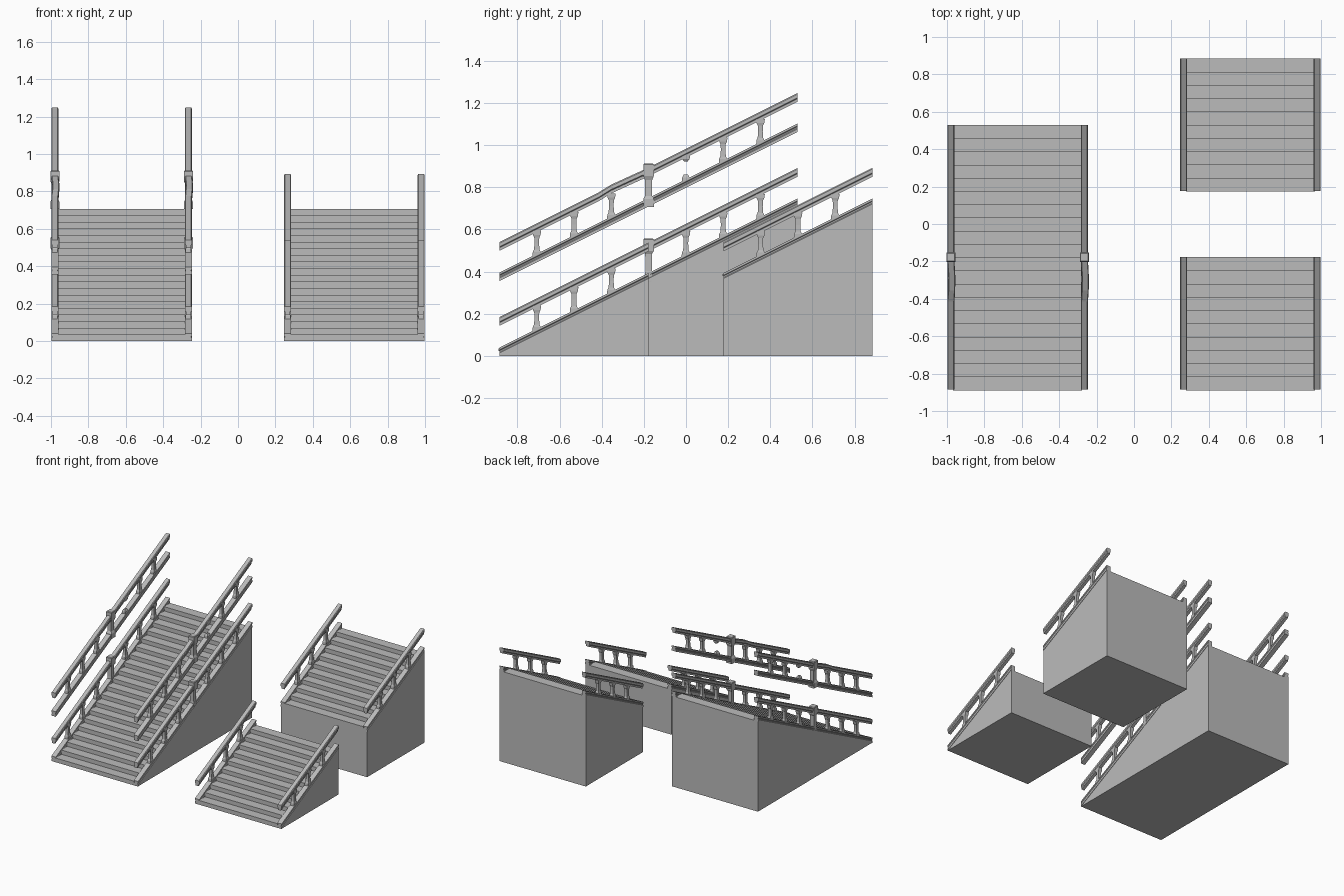
import bpy, bmesh

old = bpy.data.objects.get("Cube")
if old:
    bpy.data.objects.remove(old, do_unlink=True)

stone = bpy.data.materials.new("grey stone")
stone.use_nodes = True
GREY = (0.5, 0.5, 0.5, 1)
stone.diffuse_color = GREY
stone.node_tree.nodes["Principled BSDF"].inputs["Base Color"].default_value = GREY

SLOPE = 0.5
RUN = 0.7075          # length of one flight
STEPS = 10            # steps in one flight
FRONT = -0.885
HALF = 0.357          # railing distance from the centre of a flight


def loft(name, rings):
    """Join equal rings of points into a closed solid."""
    bm = bmesh.new()
    loops = [[bm.verts.new(p) for p in ring] for ring in rings]
    n = len(loops[0])
    for a, b in zip(loops, loops[1:]):
        for i in range(n):
            j = (i + 1) % n
            bm.faces.new((a[i], a[j], b[j], b[i]))
    bm.faces.new(loops[0][::-1])
    bm.faces.new(loops[-1])
    bmesh.ops.recalc_face_normals(bm, faces=bm.faces)
    mesh = bpy.data.meshes.new(name)
    bm.to_mesh(mesh)
    bm.free()
    mesh.materials.append(stone)
    ob = bpy.data.objects.new(name, mesh)
    bpy.context.collection.objects.link(ob)
    return ob


def prism(name, outline, x, half):
    return loft(name, [[(x + s * half, y, z) for y, z in outline] for s in (-1, 1)])


def turned(name, x, y, levels):
    """Square upright from (height, half width in x, half width in y)."""
    return loft(name, [[(x - a, y - b, z), (x + a, y - b, z),
                        (x + a, y + b, z), (x - a, y + b, z)]
                       for z, a, b in levels])


def mirrored(half):
    return half + [(-x, z) for x, z in reversed(half)]


# Rail cross-sections: (x, height above the slope line)
HANDRAIL = mirrored([(0.013, 0.143), (0.013, 0.157), (0.019, 0.162),
                     (0.019, 0.179), (0.015, 0.185)])
STRINGER = mirrored([(0.019, 0), (0.019, 0.014), (0.015, 0.018),
                     (0.015, 0.025), (0.019, 0.029), (0.019, 0.04)])


def rail(name, section, x, path):
    """Path points are (y, slope height, sideways shift)."""
    return loft(name, [[(x + dx + u, y, z + v) for u, v in section]
                       for y, z, dx in path])


# Baluster outline: (height above the slope line, half x, half y)
BALUSTER = [(0.03, 0.015, 0.02), (0.048, 0.015, 0.019), (0.06, 0.012, 0.013),
            (0.09, 0.011, 0.011), (0.118, 0.012, 0.012), (0.13, 0.015, 0.018),
            (0.15, 0.015, 0.021)]
LOWER_STUB = [(0.03, 0.015, 0.019), (0.048, 0.014, 0.018), (0.062, 0.007, 0.01)]
UPPER_STUB = [(0.125, 0.007, 0.009), (0.137, 0.014, 0.018), (0.16, 0.015, 0.02)]
POST = [(-0.004, 0.017, 0.014), (0.03, 0.019, 0.017), (0.05, 0.016, 0.015),
        (0.13, 0.016, 0.016), (0.145, 0.024, 0.025), (0.198, 0.024, 0.025),
        (0.203, 0.02, 0.021)]
BIG_POST = [(-0.004, 0.024, 0.025), (0.035, 0.024, 0.025), (0.05, 0.016, 0.017),
            (0.125, 0.016, 0.017), (0.145, 0.024, 0.025), (0.198, 0.024, 0.025),
            (0.203, 0.02, 0.021)]


def raised(levels, z):
    return [(h + z, a, b) for h, a, b in levels]


def railing(label, x, y0, z0, flights, worn=False):
    length = flights * RUN

    def height(y):
        return z0 + (y - y0) * SLOPE

    ends = [(y, height(y), 0) for y in (y0, y0 + length)]
    rail(label + "_stringer", STRINGER, x, ends)
    path = ends
    if worn:
        # Bent stretch of the handrail ahead of the post
        bend = [(0.47, 0, 0), (0.53, 0.007, 0.004), (0.6, 0.004, 0.005), (0.69, 0, 0)]
        path = [ends[0]] + [(y0 + t, height(y0 + t) + dz, dx)
                            for t, dz, dx in bend] + [ends[1]]
    rail(label + "_handrail", HANDRAIL, x, path)

    for i in range(1, 4 * flights):
        y = y0 + i * RUN / 4
        z = height(y)
        if i == 4:
            turned(label + "_post", x, y, raised(BIG_POST if worn else POST, z))
        elif worn and i == 5:
            turned(label + "_lower_stub", x, y, raised(LOWER_STUB, z))
            turned(label + "_upper_stub", x, y, raised(UPPER_STUB, z))
        else:
            turned(label + "_baluster", x, y, raised(BALUSTER, z))


def stairs(label, x, y0, z0, flights):
    length = flights * RUN
    y1, z1 = y0 + length, z0 + length * SLOPE

    # Solid base under the slope
    base = [(y0, z0), (y1, z1), (y1, 0)]
    if z0 > 0:
        base.append((y0, 0))
    prism(label + "_base", base, x, HALF + 0.016)

    # Steps with a small overhanging tread
    tread, rise, nose, lip = RUN / STEPS, RUN / STEPS * SLOPE, 0.004, 0.011
    outline = [(y0, z0)]
    for k in range(STEPS * flights):
        y, z = y0 + k * tread, z0 + (k + 1) * rise
        outline += [(y, z - lip), (y - nose, z - lip), (y - nose, z), (y + tread, z)]
    outline += [(y1, z1 - 0.01), (y0 + 0.02, z0)]
    prism(label + "_steps", outline, x, HALF - 0.012)

    for side, s in (("left", 1), ("right", -1)):
        railing(label + "_" + side, x + s * HALF, y0, z0, flights)


CENTRE = 0.622
BACK = -FRONT - RUN

stairs("long_stairs", -CENTRE, FRONT, 0, 2)
stairs("lower_stairs", CENTRE, FRONT, 0, 1)
stairs("upper_stairs", CENTRE, BACK, RUN * SLOPE, 1)

# Loose worn railings floating over the long stairs
for side, s in (("left", 1), ("right", -1)):
    railing("worn_" + side, -CENTRE + s * HALF, FRONT, 0.356, 2, worn=True)
